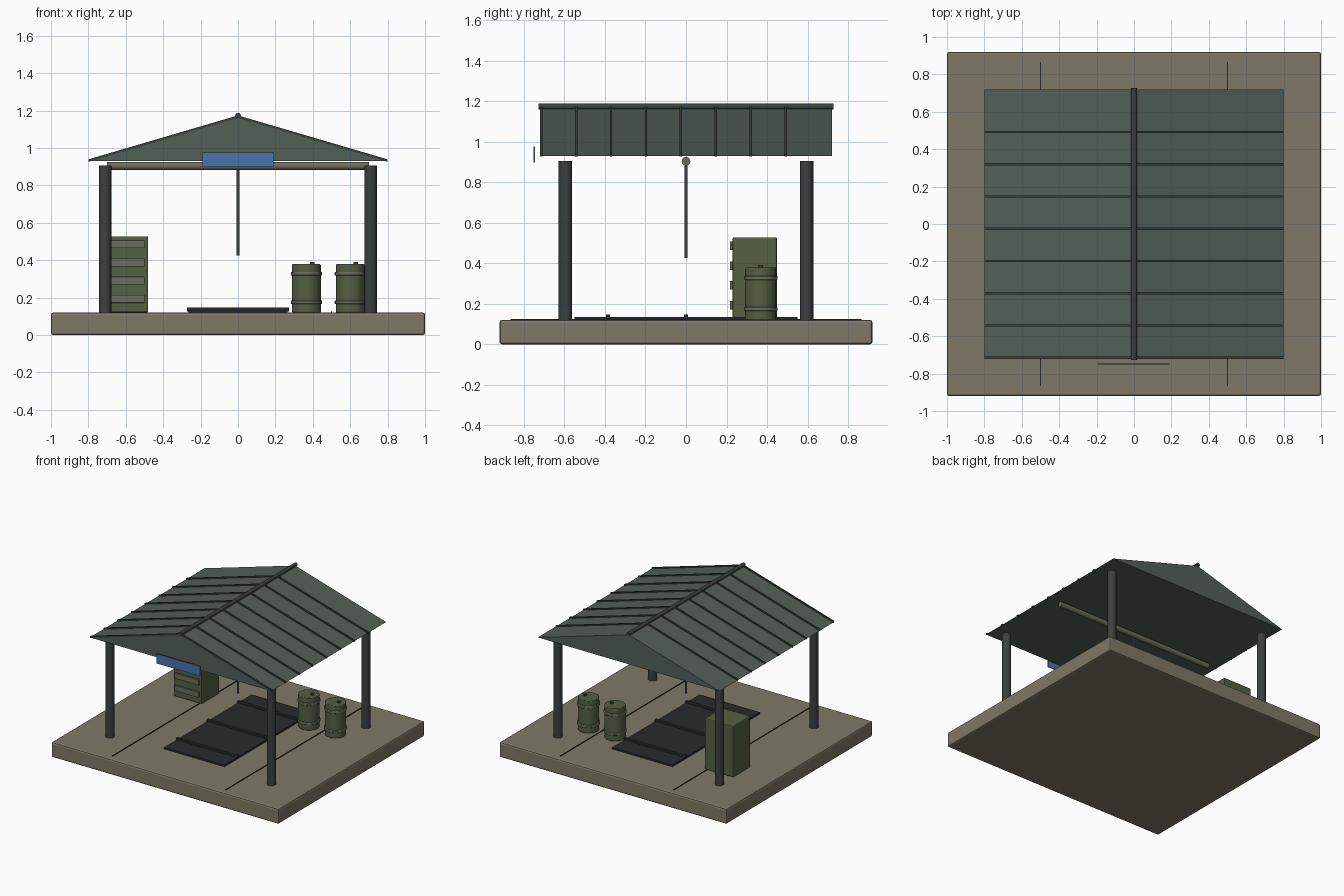
import bpy, bmesh
from math import pi, radians
from mathutils import Matrix, Vector

if "Cube" in bpy.data.objects:
    bpy.data.objects.remove(bpy.data.objects["Cube"])


def material(name, rgb):
    m = bpy.data.materials.new(name)
    m.diffuse_color = (*rgb, 1)
    m.use_nodes = True
    m.node_tree.nodes["Principled BSDF"].inputs["Base Color"].default_value = m.diffuse_color
    return m


CONCRETE = material("concrete", (0.21, 0.19, 0.135))
ROOF = material("roof_green", (0.085, 0.115, 0.095))
STEEL = material("dark_steel", (0.045, 0.052, 0.048))
OLIVE = material("olive_paint", (0.09, 0.115, 0.055))
TRIM = material("olive_trim", (0.15, 0.155, 0.105))
RUBBER = material("black_rubber", (0.022, 0.025, 0.023))
BLUE = material("sign_blue", (0.07, 0.17, 0.42))


def finish(name, bm, mat, bevel=0, smooth=False):
    bmesh.ops.recalc_face_normals(bm, faces=bm.faces)
    me = bpy.data.meshes.new(name)
    bm.to_mesh(me)
    bm.free()
    me.materials.append(mat)
    ob = bpy.data.objects.new(name, me)
    bpy.context.collection.objects.link(ob)
    if bevel:
        mod = ob.modifiers.new("bevel", 'BEVEL')
        mod.width, mod.segments = bevel, 2
    if smooth:
        bpy.ops.object.select_all(action='DESELECT')
        ob.select_set(True)
        bpy.context.view_layer.objects.active = ob
        bpy.ops.object.shade_smooth_by_angle(angle=radians(40))
    return ob


def box(name, x, y, z, mat, bevel=0):
    """Box from (min, max) ranges on each axis."""
    bm = bmesh.new()
    lo, hi = Vector((x[0], y[0], z[0])), Vector((x[1], y[1], z[1]))
    bmesh.ops.create_cube(bm, size=1, matrix=Matrix.Translation((lo + hi) / 2)
                          @ Matrix.Diagonal((*(hi - lo), 1)))
    return finish(name, bm, mat, bevel)


def rod(name, a, b, r, mat, sides=24, bevel=0):
    """Cylinder between two points."""
    a, b = Vector(a), Vector(b)
    turn = (b - a).to_track_quat('Z', 'Y').to_matrix().to_4x4()
    bm = bmesh.new()
    bmesh.ops.create_cone(bm, cap_ends=True, segments=sides, radius1=r, radius2=r,
                          depth=(b - a).length,
                          matrix=Matrix.Translation((a + b) / 2) @ turn)
    return finish(name, bm, mat, bevel, True)


def prism(name, profile, y0, y1, mat):
    """Extrude an x-z profile along y."""
    bm = bmesh.new()
    face = bm.faces.new([bm.verts.new((x, y0, z)) for x, z in profile])
    ext = bmesh.ops.extrude_face_region(bm, geom=[face])
    verts = [g for g in ext["geom"] if isinstance(g, bmesh.types.BMVert)]
    bmesh.ops.translate(bm, vec=(0, y1 - y0, 0), verts=verts)
    return finish(name, bm, mat)


SLAB = 0.12
# floor slab with joint lines
box("floor_slab", (-1, 1), (-0.92, 0.92), (0, SLAB), CONCRETE, 0.012)
for s in (-1, 1):
    box("floor_joint", (s * 0.5 - 0.003, s * 0.5 + 0.003), (-0.865, 0.865),
        (SLAB - 0.005, 0.125), RUBBER)

# corner posts
for sx in (-1, 1):
    for sy in (-1, 1):
        rod("corner_post", (sx * 0.71, sy * 0.595, SLAB), (sx * 0.71, sy * 0.595, 0.905),
            0.033, STEEL)

# gabled roof, seams and ridge cap
EAVE, RIDGE = 0.93, 1.165
prism("roof", [(-0.8, EAVE), (0.8, EAVE), (0, RIDGE)], -0.72, 0.72, ROOF)
for i in range(8):
    y = -0.715 + 0.1725 * i
    for s in (-1, 1):
        prism("roof_seam", [(s * 0.8, EAVE - 0.004), (s * 0.8, EAVE + 0.009),
                            (0, RIDGE + 0.009), (0, RIDGE - 0.004)],
              y - 0.006, y + 0.006, STEEL)
rod("ridge_cap", (0, -0.727, 1.173), (0, 0.727, 1.173), 0.015, STEEL, 16)

# hoist beam and hanging rod, front sign
rod("hoist_beam", (-0.7, 0, 0.903), (0.7, 0, 0.903), 0.021, TRIM)
rod("hoist_rod", (0, 0, 0.425), (0, 0, 0.9), 0.008, STEEL, 12)
box("sign_panel", (-0.19, 0.19), (-0.752, -0.744), (0.898, 0.975), BLUE)

# floor mat with cross bars
box("floor_mat", (-0.265, 0.265), (-0.55, 0.55), (SLAB, 0.134), RUBBER)
for y in (-0.385, 0, 0.385):
    box("mat_bar", (-0.272, 0.272), (y - 0.011, y + 0.011), (0.125, 0.148), RUBBER, 0.003)

# drawer cabinet
box("cabinet", (-0.73, -0.48), (0.23, 0.45), (SLAB, 0.528), OLIVE, 0.008)
for i in range(4):
    z = 0.193 + 0.0975 * i
    box("drawer_front", (-0.71, -0.5), (0.216, 0.235), (z - 0.021, z + 0.021), TRIM, 0.002)

# drums
for x in (0.366, 0.6):
    y = 0.368
    rod("drum", (x, y, SLAB), (x, y, 0.379), 0.077, OLIVE, 32, 0.005)
    for z in (0.175, 0.328):
        rod("drum_hoop", (x, y, z - 0.01), (x, y, z + 0.01), 0.083, TRIM, 32, 0.004)
    rod("drum_bung", (x + 0.03, y, 0.37), (x + 0.03, y, 0.39), 0.012, STEEL, 12)
